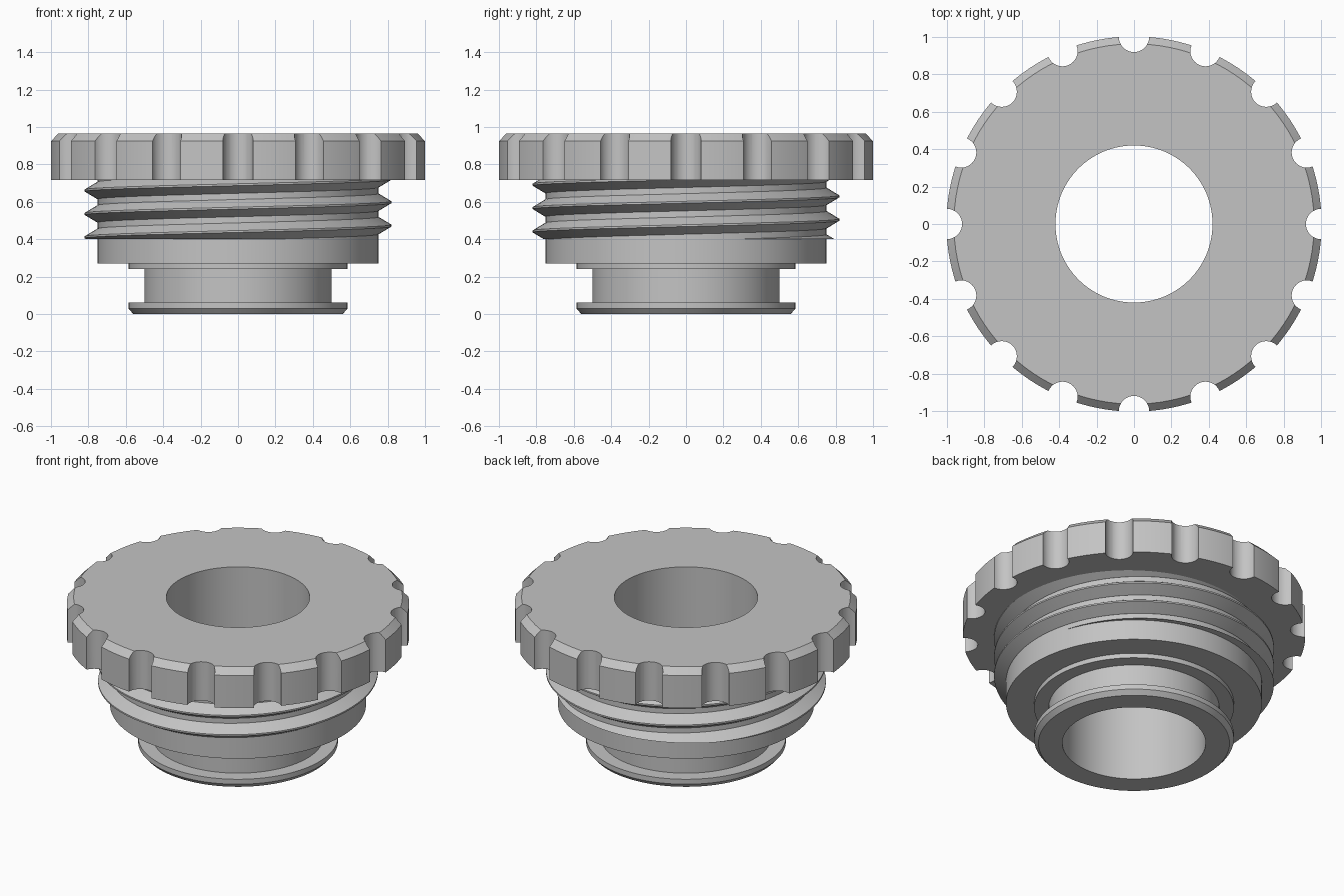
import bpy, bmesh
from math import cos, sin, pi, tau, radians
from mathutils import Matrix, Vector

cube = bpy.data.objects.get("Cube")
if cube:
    bpy.data.objects.remove(cube, do_unlink=True)

grey = bpy.data.materials.new("mid grey")
grey.use_nodes = True
colour = (0.55, 0.55, 0.55, 1)
grey.diffuse_color = colour
grey.node_tree.nodes["Principled BSDF"].inputs["Base Color"].default_value = colour

SEGMENTS = 128
NOTCHES = 16
PITCH = 0.125
THREAD_BOTTOM, THREAD_TOP = 0.4, 0.73


def finish(bm, name):
    bmesh.ops.recalc_face_normals(bm, faces=bm.faces[:])
    mesh = bpy.data.meshes.new(name)
    bm.to_mesh(mesh)
    bm.free()
    mesh.materials.append(grey)
    obj = bpy.data.objects.new(name, mesh)
    bpy.context.collection.objects.link(obj)
    return obj


def select_only(obj):
    bpy.ops.object.select_all(action='DESELECT')
    obj.select_set(True)
    bpy.context.view_layer.objects.active = obj


def smooth(obj):
    select_only(obj)
    bpy.ops.object.shade_smooth_by_angle(angle=radians(20))


def lathe(name, profile):
    """Revolve a closed (radius, height) profile around z."""
    bm = bmesh.new()
    rings = []
    for i in range(SEGMENTS):
        a = tau * i / SEGMENTS
        rings.append([bm.verts.new((r * cos(a), r * sin(a), z)) for r, z in profile])
    n = len(profile)
    for i in range(SEGMENTS):
        p, q = rings[i], rings[(i + 1) % SEGMENTS]
        for j in range(n):
            k = (j + 1) % n
            bm.faces.new((p[j], q[j], q[k], p[k]))
    return finish(bm, name)


# Stepped plug with a through bore
BORE = 0.42
plug = lathe("stepped_plug", [
    (BORE, 0), (0.56, 0), (0.585, 0.028), (0.585, 0.06), (0.5, 0.06),
    (0.5, 0.24), (0.585, 0.24), (0.585, 0.27), (0.75, 0.27),
    (0.75, 0.715), (BORE, 0.715)])

# Chamfered grip rim
rim = lathe("grip_rim", [
    (BORE, 0.715), (1.003, 0.715), (1.003, 0.925), (0.963, 0.965), (BORE, 0.965)])

# Round finger notches cut around the rim
bm = bmesh.new()
for i in range(NOTCHES):
    a = tau * i / NOTCHES
    bmesh.ops.create_cone(
        bm, cap_ends=True, segments=32, radius1=0.081, radius2=0.081, depth=0.6,
        matrix=Matrix.Translation((cos(a), sin(a), 0.84)))
cutter = finish(bm, "notch_cutter")
cutter.hide_render = True
cut = rim.modifiers.new("notches", 'BOOLEAN')
cut.operation = 'DIFFERENCE'
cut.solver = 'EXACT'
cut.object = cutter
select_only(rim)
bpy.ops.object.modifier_apply(modifier=cut.name)
bpy.data.objects.remove(cutter, do_unlink=True)

# Right-handed helical ridge, trimmed flat at both ends
section = [(0.74, -0.046), (0.752, -0.046), (0.82, -0.005),
           (0.82, 0.005), (0.752, 0.046), (0.74, 0.046)]
bm = bmesh.new()
rows = []
for i in range(4 * SEGMENTS + 1):
    a = pi + tau * i / SEGMENTS
    z = 0.41 - PITCH + PITCH * i / SEGMENTS
    rows.append([bm.verts.new((r * cos(a), r * sin(a), z + h)) for r, h in section])
for p, q in zip(rows, rows[1:]):
    for j in range(len(section)):
        k = (j + 1) % len(section)
        bm.faces.new((p[j], q[j], q[k], p[k]))
bm.faces.new(rows[0])
bm.faces.new(rows[-1])
for height, up in ((THREAD_BOTTOM, -1), (THREAD_TOP, 1)):
    result = bmesh.ops.bisect_plane(
        bm, geom=bm.verts[:] + bm.edges[:] + bm.faces[:], dist=1e-6,
        plane_co=Vector((0, 0, height)), plane_no=Vector((0, 0, up)), clear_outer=True)
    rim_edges = [e for e in result["geom_cut"] if isinstance(e, bmesh.types.BMEdge)]
    bmesh.ops.triangle_fill(bm, edges=rim_edges, use_beauty=True)
thread = finish(bm, "screw_thread")

for part in (plug, rim, thread):
    smooth(part)
